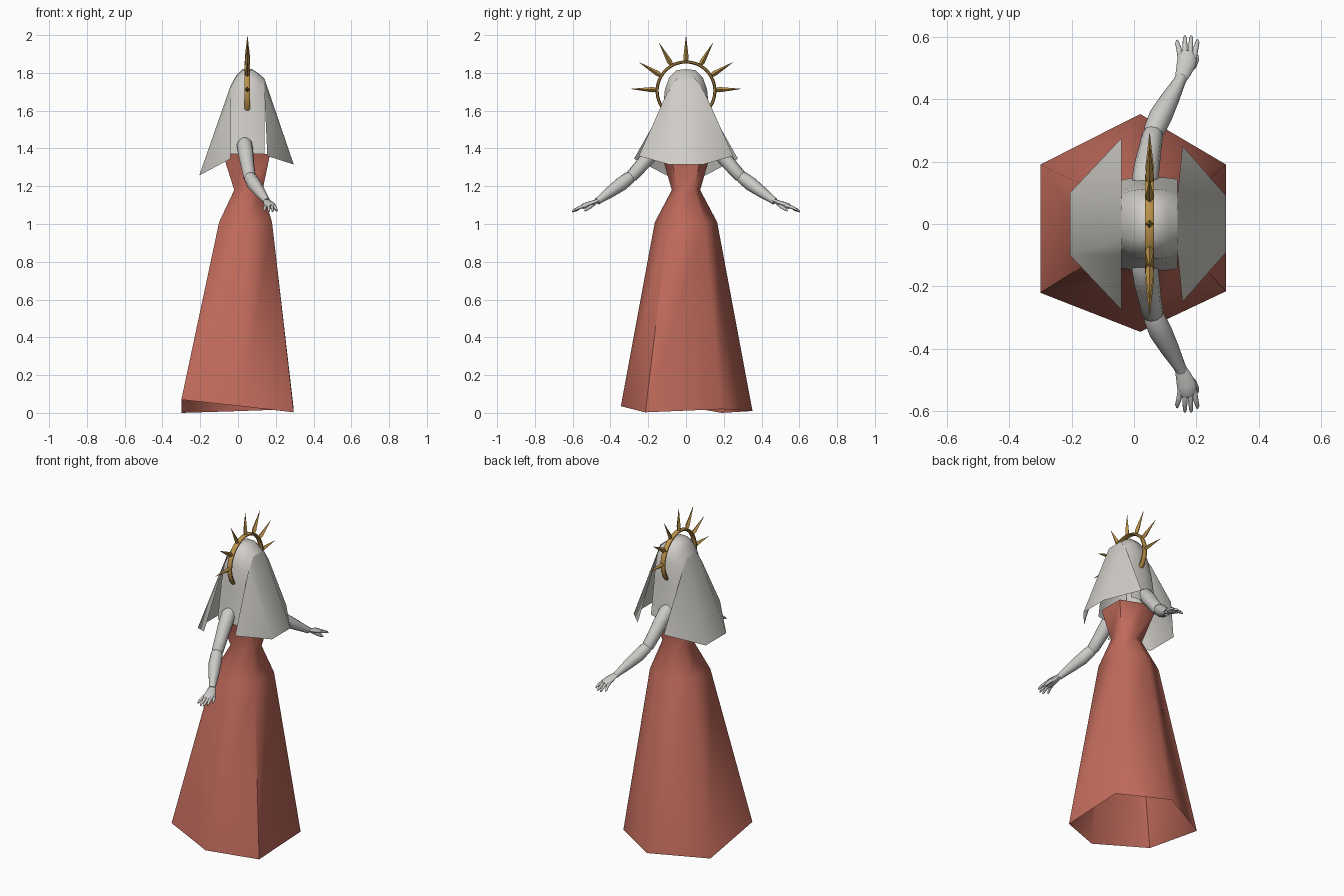
import bpy, bmesh, math
from mathutils import Vector

if "Cube" in bpy.data.objects:
    bpy.data.objects.remove(bpy.data.objects["Cube"])


def material(name, rgb):
    m = bpy.data.materials.new(name)
    m.diffuse_color = (*rgb, 1)
    m.use_nodes = True
    m.node_tree.nodes["Principled BSDF"].inputs["Base Color"].default_value = m.diffuse_color
    return m


RED = material("dusty red", (0.53, 0.145, 0.105))
CLOTH = material("veil white", (0.64, 0.62, 0.58))
SKIN = material("pale skin", (0.60, 0.59, 0.57))
GOLD = material("gold", (0.50, 0.29, 0.07))


def loft(name, rows, mat, closed=True, cap_start=False, cap_end=False, angle=40):
    """Skin a list of equal-length point rows."""
    bm = bmesh.new()
    vs = [[bm.verts.new(p) for p in row] for row in rows]
    n = len(rows[0])
    for a, b in zip(vs, vs[1:]):
        for i in range(n if closed else n - 1):
            j = (i + 1) % n
            bm.faces.new((a[i], a[j], b[j], b[i]))
    if cap_start:
        bm.faces.new(vs[0][::-1])
    if cap_end:
        bm.faces.new(vs[-1])
    bmesh.ops.recalc_face_normals(bm, faces=bm.faces)
    me = bpy.data.meshes.new(name)
    bm.to_mesh(me)
    bm.free()
    me.materials.append(mat)
    ob = bpy.data.objects.new(name, me)
    bpy.context.collection.objects.link(ob)
    bpy.ops.object.select_all(action='DESELECT')
    bpy.context.view_layer.objects.active = ob
    ob.select_set(True)
    bpy.ops.object.shade_smooth_by_angle(angle=math.radians(angle))
    return ob


def tube(name, path, mat, sides=10, flat=1.0, angle=60):
    """Round tube through (x, y, z, radius) stations; flat squashes it in height."""
    pts = [Vector(p[:3]) for p in path]
    rows = []
    for i, p in enumerate(pts):
        d = (pts[min(i + 1, len(pts) - 1)] - pts[max(i - 1, 0)]).normalized()
        u = d.cross(Vector((0, 0, 1))).normalized()
        v = u.cross(d)
        r = path[i][3]
        rows.append([p + u * r * math.cos(t) + v * r * flat * math.sin(t)
                     for t in (2 * math.pi * k / sides for k in range(sides))])
    return loft(name, rows, mat, cap_start=True, cap_end=True, angle=angle)


# Dress: six-sided skirt and bodice, with an uneven open hem
hem = [(-0.30, -0.22, 0.07), (0.02, -0.345, 0.035), (0.295, -0.215, 0.003),
       (0.295, 0.19, 0.02), (0.02, 0.352, 0.01), (-0.30, 0.19, 0.0)]


def hexagon(x0, x1, y_mid, y_side, z):
    xm = (x0 + x1) / 2
    return [(x0, -y_side, z), (xm, -y_mid, z), (x1, -y_side, z),
            (x1, y_side, z), (xm, y_mid, z), (x0, y_side, z)]


dress_rows = [hem,
              hexagon(-0.10, 0.18, 0.165, 0.095, 1.01),
              hexagon(-0.02, 0.13, 0.075, 0.045, 1.18),
              hexagon(-0.08, 0.17, 0.13, 0.08, 1.37)]
loft("dress", dress_rows, RED, cap_end=True, angle=62)

# Hood: arch over the head, swept from back to front
hood_rows = []
for x, top, w in ((-0.04, 1.73, 0.85), (-0.01, 1.785, 0.95), (0.025, 1.82, 1.0),
                  (0.075, 1.82, 1.0), (0.11, 1.797, 0.96), (0.14, 1.77, 0.88)):
    half = [(0.15 * (0.6 + 0.4 * w), 1.37), (0.125 * w, 1.58), (0.112 * w, top - 0.11),
            (0.09 * w, top - 0.045), (0.05 * w, top - 0.006)]
    arch = [(-y, z) for y, z in half] + [(0, top)] + [(y, z) for y, z in half[::-1]]
    hood_rows.append([(x, y, z) for y, z in arch])
loft("hood", hood_rows, CLOTH, closed=False, angle=60)


# Veil panels: flared cloth on the two faces of the hood
def panel(name, x_top, z_top, edge, tip):
    def row(a, b):
        return [(a[0], -a[1], a[2]), (b[0], -b[1], b[2]), b, a]
    loft(name, [row((x_top, 0.10, z_top - 0.075), (x_top, 0.05, z_top)),
                row(edge, tip)], CLOTH, closed=False, angle=40)


panel("front_veil", 0.14, 1.77, (0.155, 0.25, 1.36), (0.295, 0.09, 1.315))
panel("back_veil", -0.04, 1.73, (-0.04, 0.275, 1.345), (-0.205, 0.10, 1.257))

# Arms and hands, repeated on both sides
for side, s in (("right", -1), ("left", 1)):
    def limb(part, path, **kw):
        tube(f"{side}_{part}", [(x, s * y, z, r) for x, y, z, r in path], SKIN, **kw)

    limb("upper_arm", [(0.035, 0.11, 1.44, 0.028), (0.035, 0.14, 1.42, 0.042),
                       (0.042, 0.19, 1.365, 0.041), (0.052, 0.245, 1.30, 0.036),
                       (0.060, 0.285, 1.255, 0.034), (0.063, 0.30, 1.24, 0.024)])
    limb("forearm", [(0.060, 0.28, 1.262, 0.022), (0.065, 0.30, 1.245, 0.034),
                     (0.085, 0.345, 1.21, 0.037), (0.115, 0.40, 1.17, 0.030),
                     (0.145, 0.455, 1.13, 0.020), (0.152, 0.47, 1.12, 0.019)])
    limb("palm", [(0.148, 0.46, 1.126, 0.018), (0.158, 0.485, 1.115, 0.025),
                  (0.168, 0.515, 1.103, 0.031), (0.172, 0.54, 1.095, 0.030),
                  (0.174, 0.55, 1.09, 0.022)], flat=0.5)
    # Fingers fan out from the knuckles
    for i, (x0, x1, y1, z1) in enumerate(((0.149, 0.138, 0.588, 1.068),
                                          (0.163, 0.163, 0.602, 1.064),
                                          (0.179, 0.183, 0.602, 1.066),
                                          (0.192, 0.203, 0.590, 1.072))):
        limb(f"finger_{i + 1}", [(x0, 0.53, 1.098, 0.009),
                                 ((x0 + x1) / 2, 0.562, 1.088, 0.0085),
                                 (x1, y1 - 0.008, z1 + 0.006, 0.0065),
                                 (x1, y1, z1, 0.003)], sides=8)
    limb("thumb", [(0.165, 0.485, 1.11, 0.011), (0.190, 0.505, 1.092, 0.010),
                   (0.202, 0.528, 1.076, 0.0075), (0.206, 0.538, 1.068, 0.003)], sides=8)

# Halo: open ring standing around the head
CX, CZ, R = 0.05, 1.705, 0.153
ring = []
for k in range(37):
    t = math.radians(-42 + 264 * k / 36)
    ring.append([(CX + 0.016 * math.cos(a), (R + 0.009 * math.sin(a)) * math.cos(t),
                  CZ + (R + 0.009 * math.sin(a)) * math.sin(t))
                 for a in (math.pi * (j / 4 + 0.125) for j in range(8))])
loft("halo_ring", ring, GOLD, cap_start=True, cap_end=True, angle=50)

# Halo spikes: four-sided tapering points
for k in range(7):
    t = math.radians(2 + 176 * k / 6)
    out = Vector((0, math.cos(t), math.sin(t)))
    tan = Vector((0, -math.sin(t), math.cos(t)))
    c = Vector((CX, 0, CZ))
    rows = [[c + out * r + tan * w * a + Vector((w * b, 0, 0))
             for a, b in ((1, 0), (0, 1), (-1, 0), (0, -1))]
            for r, w in ((0.152, 0.009), (0.178, 0.014), (0.290, 0.0008))]
    loft(f"halo_spike_{k + 1}", rows, GOLD, cap_start=True, cap_end=True, angle=20)
